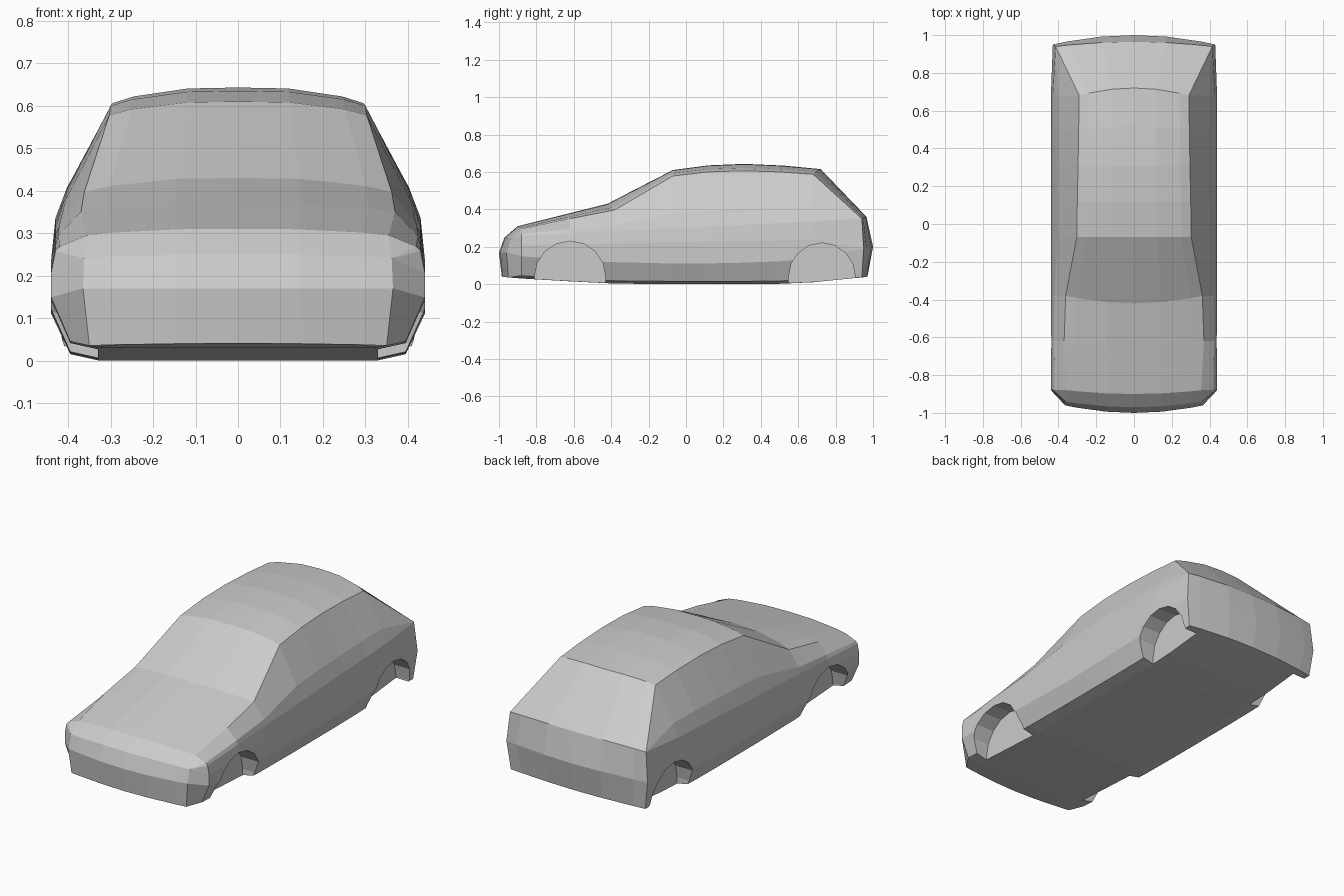
import bpy, bmesh, math

if "Cube" in bpy.data.objects:
    bpy.data.objects.remove(bpy.data.objects["Cube"])

# Upper skin rows, nose to tail: centre y, z, then edge x, y, z
ROWS = [
    (-.985, .04, .35, -.95, .035), (-1.0, .17, .365, -.96, .17),
    (-.97, .25, .362, -.94, .24), (-.90, .31, .355, -.88, .295),
    (-.66, .37, .37, -.62, .35), (-.42, .43, .362, -.38, .397),
    (-.07, .61, .303, -.07, .578), (.12, .635, .30, .12, .60),
    (.31, .643, .296, .31, .606), (.52, .634, .293, .50, .60),
    (.72, .615, .29, .68, .587), (.965, .36, .415, .94, .35),
    (1.0, .20, .43, .95, .19), (.97, .04, .41, .94, .035)]
FLOOR_Z = [.03, .015, .003, 0, 0, 0, .002, .01]   # floor height per inner row
COLS = (0, .4, .83, 1)


def skin_row(r):
    yc, zc, xe, ye, ze = r
    return [(f * xe, yc + (ye - yc) * f ** 2, zc + (ze - zc) * f ** 3) for f in COLS]


def side_column(r, floor):
    # roof edge, glass base, belt, waist, lower, sill
    x, y, z = r[2:]
    bx, bz = .43, .302 + .05 * y
    glass = (bx + (x - bx) * .27 + .01, y, bz + (z - bz) * .29)
    return [(x, y, z), glass, (bx, y, bz), (.44, y, .225 + .02 * y),
            (.44, y, .11 + .05 * y * y), (.395, y, floor + .015)]


def floor_row(y, z):
    return [(f * .395, y, z + (.015 if f == 1 else 0)) for f in COLS]


def grid(bm, rows):
    vs = [[bm.verts.new(p) for p in r] for r in rows]
    for a, b in zip(vs, vs[1:]):
        for i in range(len(a) - 1):
            bm.faces.new((a[i], a[i + 1], b[i + 1], b[i]))


def make_object(name, bm):
    bmesh.ops.recalc_face_normals(bm, faces=bm.faces)
    me = bpy.data.meshes.new(name)
    bm.to_mesh(me)
    bm.free()
    ob = bpy.data.objects.new(name, me)
    bpy.context.collection.objects.link(ob)
    return ob


# Body shell: half skin, flank and floor, mirrored
bm = bmesh.new()
grid(bm, [skin_row(r) for r in ROWS])
edge = [r[2:] for r in ROWS]
inner = list(zip(ROWS[3:11], FLOOR_Z))
nose = [edge[2]] * 4 + [edge[1], edge[0]]
tail = [edge[11]] * 3 + [edge[12]] * 2 + [edge[13]]
grid(bm, [nose] + [side_column(r, z) for r, z in inner] + [tail])
grid(bm, [skin_row(ROWS[0])] + [floor_row(r[3], z) for r, z in inner] + [skin_row(ROWS[-1])])
half = bm.verts[:] + bm.edges[:] + bm.faces[:]
dup = bmesh.ops.duplicate(bm, geom=half)["geom"]
for v in dup:
    if isinstance(v, bmesh.types.BMVert):
        v.co.x *= -1
bmesh.ops.remove_doubles(bm, verts=bm.verts, dist=1e-4)
body = make_object("car_body", bm)

# Wheel arch pockets
bm = bmesh.new()
for yc, radius, height in ((-.62, .19, .19), (.727, .178, .18)):
    pts = [(yc - radius, -.1)]
    pts += [(yc - radius * math.cos(math.pi * i / 8), .04 + height * math.sin(math.pi * i / 8))
            for i in range(9)]
    pts += [(yc + radius, -.1)]
    for side in (-1, 1):
        face = bm.faces.new([bm.verts.new((side * .33, y, z)) for y, z in pts])
        ext = bmesh.ops.extrude_face_region(bm, geom=[face], use_keep_orig=True)["geom"]
        for v in ext:
            if isinstance(v, bmesh.types.BMVert):
                v.co.x = side * .6
cutter = make_object("wheel_arch_cutter", bm)
cutter.hide_render = True

mod = body.modifiers.new("wheel_arches", "BOOLEAN")
mod.operation = "DIFFERENCE"
mod.solver = "EXACT"
mod.object = cutter
bpy.context.view_layer.objects.active = body
bpy.ops.object.modifier_apply(modifier=mod.name)
bpy.data.objects.remove(cutter)
